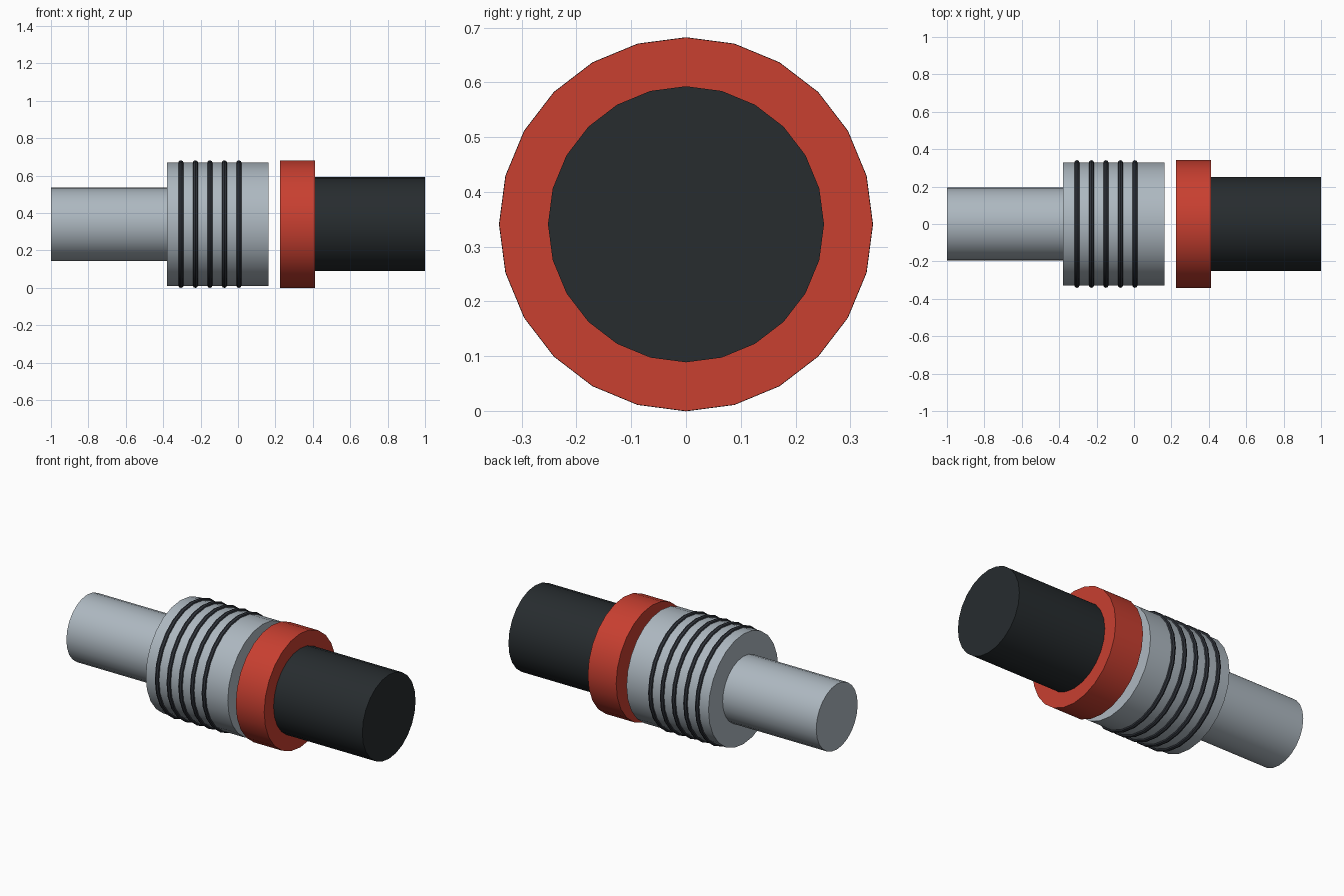
import bpy
import math

if "Cube" in bpy.data.objects:
    bpy.data.objects.remove(bpy.data.objects["Cube"])

AXIS_Z = 0.341
SIDES = 24


def material(name, rgb):
    mat = bpy.data.materials.new(name)
    mat.diffuse_color = (*rgb, 1.0)
    mat.use_nodes = True
    mat.node_tree.nodes["Principled BSDF"].inputs["Base Color"].default_value = mat.diffuse_color
    return mat


def finish(name, mat):
    obj = bpy.context.object
    obj.name = name
    obj.data.materials.append(mat)
    bpy.ops.object.shade_smooth_by_angle(angle=math.radians(40))
    return obj


def rod(name, x0, x1, radius, mat):
    """Capped cylinder lying along x."""
    bpy.ops.mesh.primitive_cylinder_add(
        vertices=SIDES, radius=radius, depth=x1 - x0,
        location=((x0 + x1) / 2, 0, AXIS_Z), rotation=(0, math.pi / 2, 0))
    return finish(name, mat)


def ring(name, x, mat):
    """Thin round ring around the x axis."""
    bpy.ops.mesh.primitive_torus_add(
        major_segments=SIDES, minor_segments=8,
        major_radius=0.327, minor_radius=0.0145,
        location=(x, 0, AXIS_Z), rotation=(0, math.pi / 2, 0))
    return finish(name, mat)


metal = material("metal", (0.42, 0.48, 0.53))
dark = material("dark_ring", (0.03, 0.035, 0.045))
rubber = material("rubber", (0.02, 0.025, 0.028))
red = material("red", (0.58, 0.05, 0.03))

# Metal shaft and body
rod("metal_shaft", -1.0, -0.38, 0.196, metal)
rod("connector_body", -0.38, 0.163, 0.33, metal)

# Grip rings
for i in range(5):
    ring(f"grip_ring_{i + 1}", -0.305 + i * 0.0775, dark)

# Red collar and black sleeve, separated from the body by a gap
rod("red_collar", 0.224, 0.412, 0.341, red)
rod("black_sleeve", 0.412, 1.0, 0.252, rubber)
